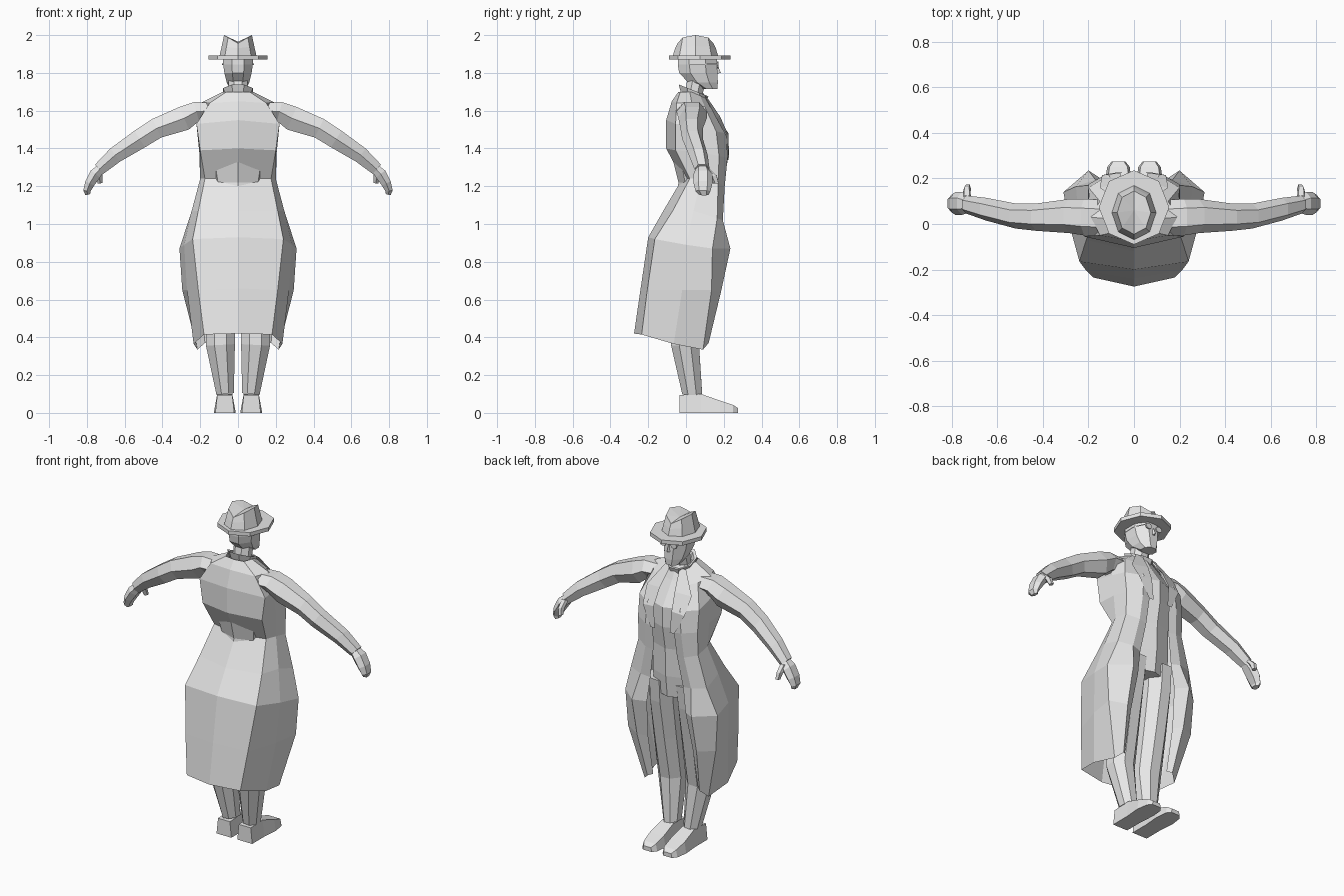
import bpy, bmesh, math
from mathutils import Vector

grey = bpy.data.materials.new("light_grey")
grey.diffuse_color = (0.8, 0.8, 0.8, 1)


def finish(name, bm, mirror=False):
    bmesh.ops.recalc_face_normals(bm, faces=bm.faces[:])
    me = bpy.data.meshes.new(name)
    bm.to_mesh(me)
    bm.free()
    me.materials.append(grey)
    ob = bpy.data.objects.new(name, me)
    bpy.context.collection.objects.link(ob)
    if mirror:
        m = ob.modifiers.new("mirror", 'MIRROR')
        m.merge_threshold = 0.0005
    return ob


def loft(name, rings, closed=True, caps=True, mirror=False):
    """Skin a list of rings with quads."""
    bm = bmesh.new()
    vs = [[bm.verts.new(p) for p in r] for r in rings]
    n = len(vs[0])
    for a, b in zip(vs, vs[1:]):
        for i in range(n if closed else n - 1):
            j = (i + 1) % n
            bm.faces.new((a[i], a[j], b[j], b[i]))
    if closed and caps:
        bm.faces.new(vs[0])
        bm.faces.new(vs[-1])
    return finish(name, bm, mirror)


def tube(name, stations, n=8, phase=0.5, caps=True, mirror=False):
    """Stations are (x, y, z, radius along y, radius across the path)."""
    rings = []
    for i, (x, y, z, ry, rn) in enumerate(stations):
        a, b = stations[max(i - 1, 0)], stations[min(i + 1, len(stations) - 1)]
        d = Vector((b[0] - a[0], 0, b[2] - a[2])).normalized()
        nrm = Vector((-d.z, 0, d.x))
        ring = []
        for k in range(n):
            t = 2 * math.pi * (k + phase) / n
            ring.append(Vector((x, y, z)) + Vector((0, ry * math.cos(t), 0))
                        + nrm * rn * math.sin(t))
        rings.append(ring)
    return loft(name, rings, True, caps, mirror)


# Long coat: lengthwise seams from collar to hem, open down the front
back = [(0, -.04, 1.70), (0, -.075, 1.65), (0, -.105, 1.55), (0, -.105, 1.40), (0, -.02, 1.24),
        (0, -.12, 1.07), (0, -.20, .93), (0, -.24, .66), (0, -.275, .42)]
corner = [(.06, -.03, 1.70), (.15, -.05, 1.64), (.22, -.055, 1.53), (.20, -.055, 1.39), (.175, .02, 1.24),
          (.21, -.07, 1.07), (.24, -.165, .92), (.21, -.205, .65), (.18, -.235, .415)]
side = [(.08, .02, 1.70), (.19, .03, 1.645), (.20, .05, 1.52), (.205, .07, 1.38), (.20, .08, 1.24),
        (.245, .04, 1.07), (.285, 0, .89), (.27, -.02, .65), (.235, -.065, .365)]
front = [(.06, .07, 1.69), (.15, .10, 1.62), (.20, .16, 1.49), (.20, .175, 1.36), (.20, .17, 1.22),
         (.255, .165, 1.03), (.31, .14, .87), (.295, .135, .65), (.215, .09, .335)]
edge = [(.035, .095, 1.68), (.08, .14, 1.60), (.11, .215, 1.48), (.12, .22, 1.35), (.13, .205, 1.20),
        (.17, .195, 1.02), (.20, .235, .87), (.20, .185, .64), (.175, .12, .37)]
inner = [(.03, .095, 1.68), (.07, .135, 1.60), (.07, .21, 1.47), (.07, .215, 1.34), (.08, .20, 1.19),
         (.11, .185, 1.01), (.13, .19, .86), (.15, .15, .63), (.15, .10, .38)]
loft("coat", list(zip(back, corner, side, front, edge, inner)), closed=False, mirror=True)

# Lapels folded back over the chest
loft("lapel", [[(.03, .105, 1.68), (.07, .10, 1.68)],
               [(.05, .18, 1.57), (.15, .16, 1.56)],
               [(.06, .225, 1.47), (.14, .215, 1.46)],
               [(.05, .228, 1.34), (.08, .226, 1.34)]], closed=False, mirror=True)

# Body under the coat
tube("torso", [(0, .06, .92, .12, .15), (0, .065, 1.05, .13, .16), (0, .08, 1.22, .12, .15),
               (0, .075, 1.36, .15, .18), (0, .065, 1.48, .16, .18), (0, .045, 1.61, .09, .13),
               (0, .035, 1.69, .06, .06)], phase=0)

# Sleeves, hands and thumbs
tube("sleeve", [(.13, .025, 1.60, .08, .05), (.22, .03, 1.595, .08, .06), (.285, .035, 1.56, .075, .075),
                (.43, .03, 1.507, .06, .063), (.52, .035, 1.45, .055, .06), (.65, .065, 1.365, .05, .05),
                (.735, .085, 1.29, .04, .038)], n=6, phase=0, mirror=True)
tube("hand", [(.715, .085, 1.305, .03, .025), (.755, .09, 1.265, .05, .035), (.785, .09, 1.215, .05, .03),
              (.80, .09, 1.175, .04, .022), (.795, .095, 1.155, .025, .015)], n=6, phase=0, mirror=True)
tube("thumb", [(.735, .11, 1.29, .02, .02), (.735, .145, 1.255, .022, .018),
               (.73, .16, 1.215, .016, .014)], n=5, mirror=True)

# Trousers
tube("trouser_leg", [(.09, .075, 1.0, .11, .085), (.095, .06, .86, .11, .085), (.095, .03, .62, .095, .084),
                     (.093, -.005, .36, .08, .083), (.068, .033, .1, .057, .05)], mirror=True)

# Shoes: cross-sections from heel to toe (centre, half width, y, height)
rings = []
for cx, w, y, h in [(.07, .05, -.035, .095), (.07, .05, .08, .1), (.07, .058, .18, .065),
                    (.068, .05, .25, .042), (.068, .03, .275, .025)]:
    rings.append([(cx - w, y, 0), (cx + w, y, 0), (cx + w * .8, y, h), (cx - w * .8, y, h)])
loft("shoe", rings, mirror=True)

# Neck and turned-up collar, tilted down to the front
tube("neck", [(0, .035, 1.66, .05, .055), (0, .06, 1.78, .055, .055)])
rings = []
for r, z in [(.07, 1.69), (.085, 1.735), (.07, 1.73), (.055, 1.68)]:
    ring = []
    for k in range(8):
        t = 2 * math.pi * (k + .5) / 8
        y = .04 + r * math.cos(t)
        ring.append((r * math.sin(t), y, z - .4 * (y + .03)))
    rings.append(ring)
loft("collar", rings, caps=False)

# Head, nose and spectacles
tube("head", [(0, .125, 1.715, .045, .045), (0, .09, 1.75, .085, .065), (0, .065, 1.80, .11, .078),
              (0, .06, 1.845, .112, .085), (0, .06, 1.88, .112, .085)])
loft("nose", [[(-.006, .155, 1.84), (.006, .155, 1.84), (0, .168, 1.84)],
              [(-.014, .155, 1.795), (.014, .155, 1.795), (0, .185, 1.80)]])
rings = []
for y in (.164, .172):
    rings.append([(.036 + .021 * math.cos(k * math.pi / 4), y, 1.842 + .018 * math.sin(k * math.pi / 4))
                  for k in range(8)])
loft("lens", rings, mirror=True)
loft("temple_arm", [[(.055, .168, 1.85), (.055, .168, 1.843)], [(.086, .10, 1.85), (.086, .10, 1.843)],
                    [(.086, .02, 1.848), (.086, .02, 1.841)]], closed=False, mirror=True)

# Hat brim
tube("hat_brim", [(0, .073, 1.87, .163, .155), (0, .073, 1.893, .163, .155)], phase=0)

# Hat crown with a crease along the top
bm = bmesh.new()
levels = []
for ry, rx, z, rise in [(.12, .098, 1.89, 0), (.108, .086, 1.93, .012), (.095, .074, 1.957, .043)]:
    levels.append([bm.verts.new((rx * math.sin(k * math.pi / 4), .05 + ry * math.cos(k * math.pi / 4),
                                 z + rise * abs(math.sin(k * math.pi / 4)))) for k in range(8)])
tip = bm.verts.new((0, .06, 1.965))
for k in range(8):
    j = (k + 1) % 8
    for a, b in zip(levels, levels[1:]):
        bm.faces.new((a[k], a[j], b[j], b[k]))
    bm.faces.new((levels[-1][k], levels[-1][j], tip))
finish("hat_crown", bm)
